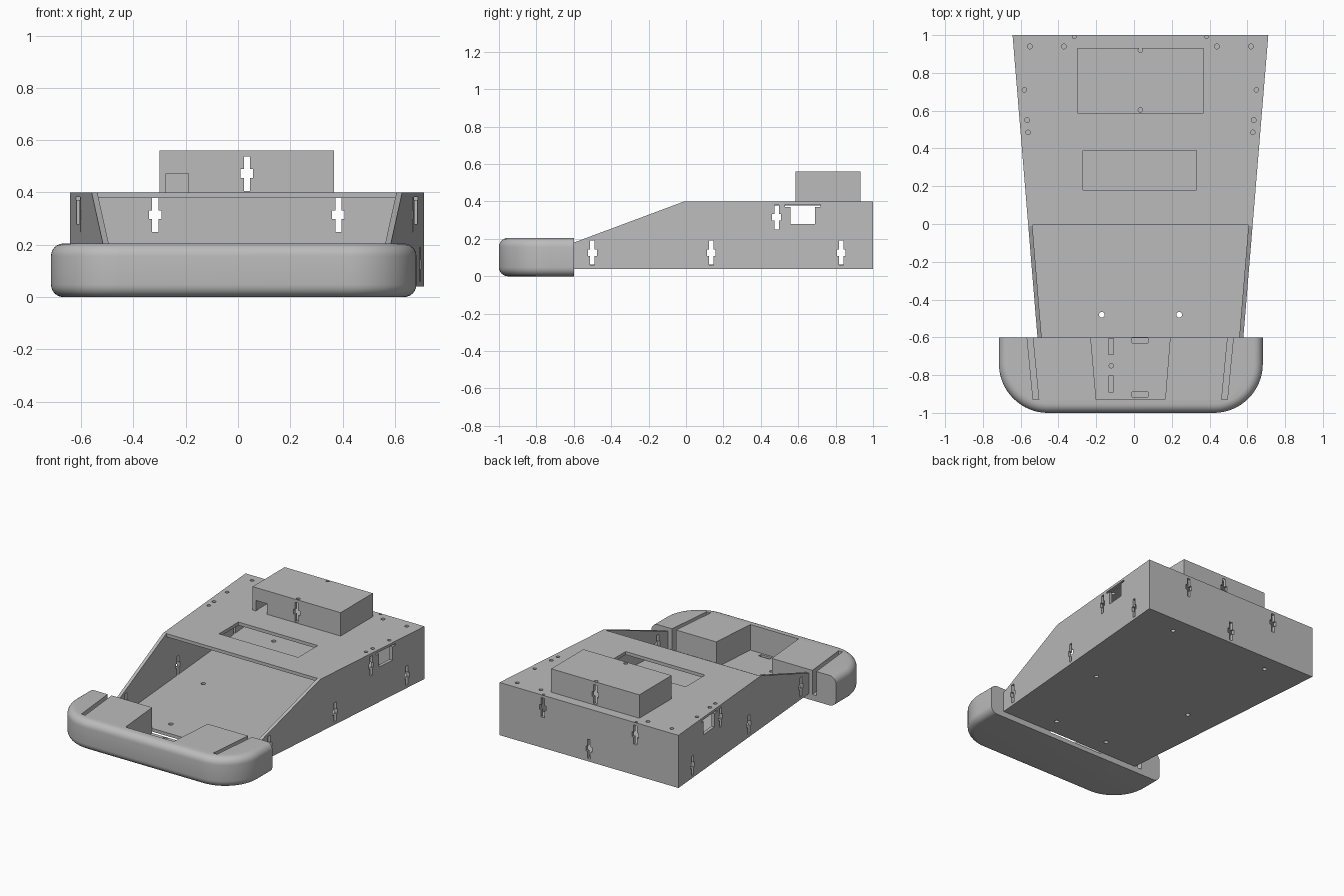
import bpy, bmesh, math
from mathutils import Vector

cube = bpy.data.objects.get("Cube")
if cube:
    bpy.data.objects.remove(cube, do_unlink=True)

grey = bpy.data.materials.new("plain grey")
grey.use_nodes = True
GREY = (0.5, 0.5, 0.5, 1)
grey.diffuse_color = GREY
grey.node_tree.nodes["Principled BSDF"].inputs["Base Color"].default_value = GREY

CX = 0.034          # centre line of the chassis
T = 0.022           # sheet thickness
BOTTOM, TOP = 0.04, 0.4
REAR, FRONT = 1.0, -0.6


def half(y):
    """Outer half width of the tapering chassis."""
    return 0.677 - 0.0825 * (1 - y)


def add_prism(bm, pts, axis, lo, hi):
    order = {"x": lambda u, v, w: (w, u, v),
             "y": lambda u, v, w: (u, w, v),
             "z": lambda u, v, w: (u, v, w)}[axis]
    a = [bm.verts.new(order(u, v, lo)) for u, v in pts]
    b = [bm.verts.new(order(u, v, hi)) for u, v in pts]
    bm.faces.new(a)
    bm.faces.new(b)
    for i in range(len(pts)):
        j = (i + 1) % len(pts)
        bm.faces.new((a[i], a[j], b[j], b[i]))


def finish(bm, name):
    bmesh.ops.recalc_face_normals(bm, faces=bm.faces[:])
    mesh = bpy.data.meshes.new(name)
    bm.to_mesh(mesh)
    bm.free()
    mesh.materials.append(grey)
    obj = bpy.data.objects.new(name, mesh)
    bpy.context.collection.objects.link(obj)
    return obj


def prism(name, *specs):
    bm = bmesh.new()
    for spec in specs:
        add_prism(bm, *spec)
    return finish(bm, name)


def cut(obj, *specs):
    """Subtract prisms that do not overlap each other."""
    cutter = prism("cutter", *specs)
    cutter.hide_render = True
    mod = obj.modifiers.new("cut", "BOOLEAN")
    mod.operation, mod.solver, mod.object = "DIFFERENCE", "EXACT", cutter
    bpy.context.view_layer.objects.active = obj
    bpy.ops.object.modifier_apply(modifier=mod.name)
    bpy.data.objects.remove(cutter, do_unlink=True)


def rect(u0, u1, v0, v1):
    return [(u0, v0), (u1, v0), (u1, v1), (u0, v1)]


def circle(x, y, r=0.013, n=16):
    return [(x + r * math.cos(2 * math.pi * i / n),
             y + r * math.sin(2 * math.pi * i / n)) for i in range(n)]


def cross(u, v):
    """Bolt slot with a wider nut pocket across the middle."""
    w, h, a, b = 0.012, 0.066, 0.024, 0.017
    quarter = [(w, h), (w, b), (a, b)]
    right = quarter + [(x, -z) for x, z in reversed(quarter)]
    shape = right + [(-x, z) for x, z in reversed(right)]
    return [(u + x, v + z) for x, z in shape]


def trapezoid(y0, y1, inset=0.0):
    h0, h1 = half(y0) - inset, half(y1) - inset
    return [(CX - h0, y0), (CX + h0, y0), (CX + h1, y1), (CX - h1, y1)]


# Side walls: sloped profile, tapering towards the front
profile = [(FRONT, BOTTOM), (REAR, BOTTOM), (REAR, TOP), (-0.01, TOP), (FRONT, 0.18)]
for name, side in (("left_wall", 1), ("right_wall", -1)):
    bm = bmesh.new()
    add_prism(bm, profile, "x", 0, T)
    for v in bm.verts:
        v.co.x = CX + side * (half(v.co.y) - v.co.x)
    wall = finish(bm, name)
    slots = [(-0.5, 0.125), (0.135, 0.125), (0.83, 0.125), (0.485, 0.315)]
    cut(wall, *[(cross(*s), "x", -2, 2) for s in slots])
    cut(wall, ([(0.56, 0.28), (0.69, 0.28), (0.69, 0.371), (0.72, 0.371),
                (0.72, 0.383), (0.53, 0.383), (0.53, 0.371), (0.56, 0.371)], "x", -2, 2))

# Back wall
back = prism("back_wall", (rect(CX - half(1) + T, CX + half(1) - T, BOTTOM, TOP),
                           "y", REAR - T, REAR))
cut(back, *[(cross(CX + dx, z), "y", 0.9, 1.1)
            for dx, z in ((-0.35, 0.315), (0.35, 0.315), (0, 0.125))])

# Floor plate
floor = prism("floor_plate", (trapezoid(FRONT, REAR - T, T), "z", BOTTOM, BOTTOM + T))
cut(floor, *[(circle(CX + s * dx, y, 0.015), "z", 0, 0.2)
             for dx, y in ((0.205, -0.48), (0.38, 0.12), (0.38, 0.88)) for s in (-1, 1)])

# Top deck with window and bolt holes
deck = prism("top_deck", (trapezoid(-0.005, REAR - T, T), "z", TOP - T, TOP))
holes = [(0.585, 0.94), (0.405, 0.94), (0.6, 0.55)]
cut(deck, (rect(-0.27, 0.33, 0.18, 0.39), "z", 0.3, 0.5),
    *[(circle(CX + s * dx, y), "z", 0.3, 0.5) for dx, y in holes for s in (-1, 1)])

# Nut access holes drawn as shallow dimples next to the deck edges
for obj, spots in ((back, [(0.35, 0.99)]),):
    cut(obj, *[(circle(CX + s * dx, y, 0.009), "z", 0.39, 0.5)
               for dx, y in spots for s in (-1, 1)])
cut(deck, *[(circle(CX + s * dx, y, 0.012), "z", 0.3, 0.5)
            for dx, y in ((0.614, 0.71), (0.595, 0.485)) for s in (-1, 1)])

# Raised electronics housing
box = prism("rear_housing", (rect(-0.3, 0.367, 0.585, 0.933), "z", TOP, 0.56))
cut(box, (rect(-0.3 + T, 0.367 - T, 0.585 + T, 0.933 - T), "z", 0.3, 0.54))
cut(box, (cross(CX, 0.472), "y", 0.5, 1.1))
cut(box, (rect(-0.275, -0.19, 0.3, 0.472), "y", 0.5, 0.7))
cut(box, *[(circle(CX, y, 0.012), "z", 0.53, 0.6) for y in (0.604, 0.921)])

# Bumper: rounded plan with rolled edges, flat at the rear
X0, X1, R = -0.715, 0.682, 0.26
outline = [(X0, FRONT)]
for cx, start in ((X0 + R, math.pi), (X1 - R, 1.5 * math.pi)):
    for i in range(17):
        a = start + i * math.pi / 32
        outline.append((cx + R * math.cos(a), -1 + R + R * math.sin(a)))
outline.append((X1, FRONT))
bm = bmesh.new()
add_prism(bm, outline, "z", 0, 0.205)
bmesh.ops.recalc_face_normals(bm, faces=bm.faces[:])
rim = [e for e in bm.edges
       if abs(e.verts[0].co.z - e.verts[1].co.z) < 0.001
       and not all(v.co.y > FRONT - 0.001 for v in e.verts)]
bmesh.ops.bevel(bm, geom=rim, offset=0.048, segments=6, profile=0.5, affect="EDGES")
bumper = finish(bm, "bumper")

# Bumper centre bay and wall slots, open towards the rear
BX = -0.02
bay = [(-0.23, -0.59), (-0.2, -0.93), (0.165, -0.93), (0.192, -0.59)]
cuts = [(bay, "z", 0.03, 0.3)]
for s in (-1, 1):
    slot = [(0.547, -0.59), (0.514, -0.93), (0.484, -0.93), (0.517, -0.59)]
    cuts.append(([(BX + s * x, y) for x, y in slot], "z", BOTTOM, 0.3))
cut(bumper, *cuts)

# Shallow fixing recesses in the bay floor
cut(bumper, (rect(-0.135, -0.108, -0.69, -0.605), "z", 0.012, 0.1),
    (rect(-0.135, -0.108, -0.89, -0.805), "z", 0.012, 0.1),
    (rect(-0.01, 0.075, -0.63, -0.603), "z", 0.012, 0.1),
    (rect(-0.01, 0.075, -0.915, -0.89), "z", 0.012, 0.1),
    (circle(-0.12, -0.75, 0.012), "z", 0.012, 0.1))

bpy.ops.object.select_all(action="DESELECT")
bumper.select_set(True)
bpy.context.view_layer.objects.active = bumper
bpy.ops.object.shade_smooth_by_angle(angle=math.radians(30))
